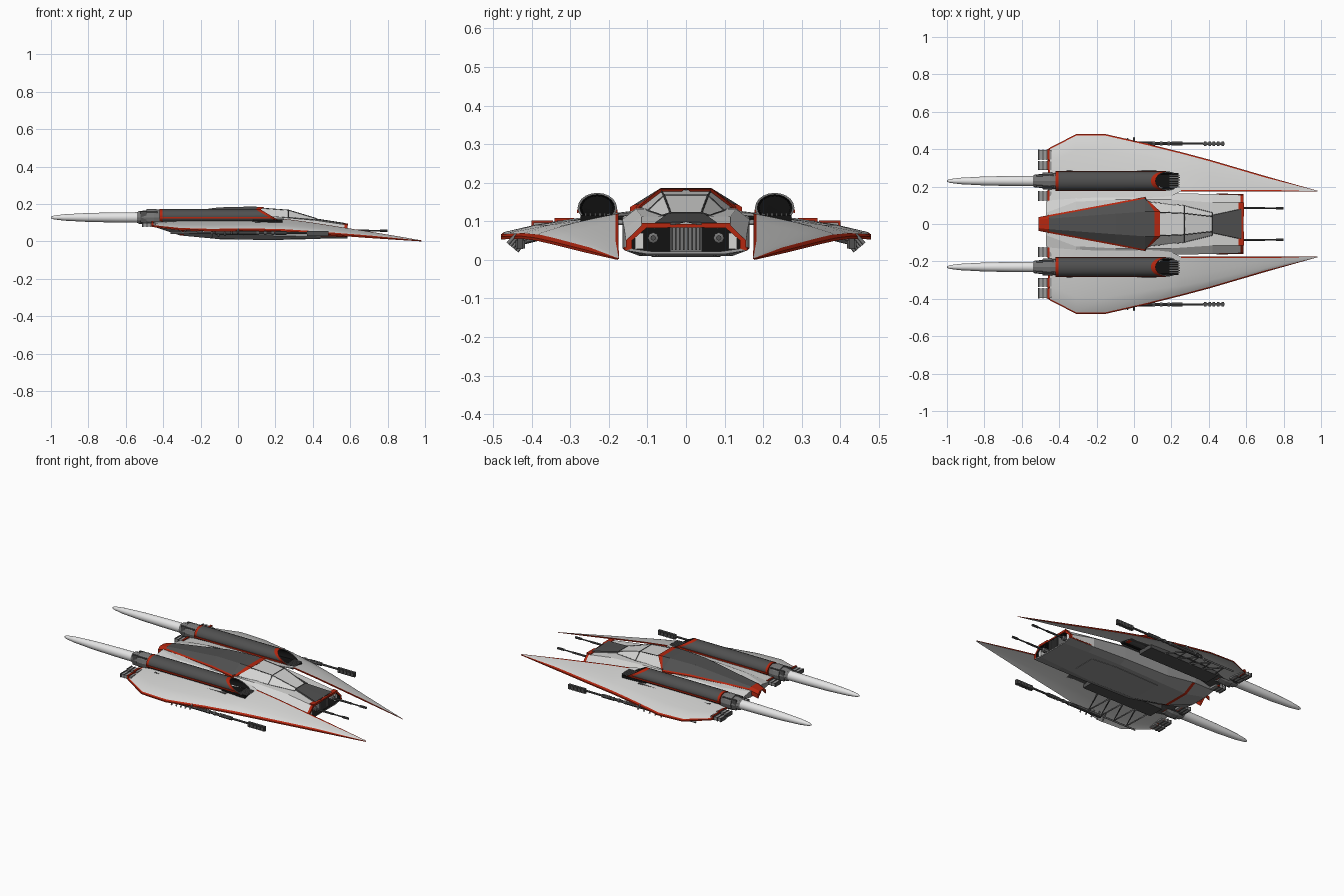
import bpy, bmesh, math

if "Cube" in bpy.data.objects:
    bpy.data.objects.remove(bpy.data.objects["Cube"])


def material(name, r, g, b):
    m = bpy.data.materials.new(name)
    m.use_nodes = True
    m.diffuse_color = (r, g, b, 1)
    m.node_tree.nodes["Principled BSDF"].inputs["Base Color"].default_value = (r, g, b, 1)
    return m


MATS = [material("light grey hull", .66, .66, .65), material("dark grey panel", .08, .08, .08),
        material("red trim", .46, .02, .005), material("black recess", .006, .006, .006),
        material("gunmetal", .18, .18, .18), material("pale exhaust", .78, .78, .78),
        material("mid grey belly", .32, .32, .32)]
LIGHT, DARK, RED, BLACK, METAL, PALE, MID = range(7)


def finish(ob, smooth=False):
    bpy.context.collection.objects.link(ob)
    for m in MATS:
        ob.data.materials.append(m)
    if smooth:
        bpy.ops.object.select_all(action="DESELECT")
        ob.select_set(True)
        bpy.context.view_layer.objects.active = ob
        bpy.ops.object.shade_smooth_by_angle(angle=math.radians(40))
    mod = ob.modifiers.new("Mirror", "MIRROR")
    mod.use_axis = (False, True, False)
    return ob


def loft(name, sections, color, closed=True, cap=(0, 0), smooth=False):
    """Skin consecutive sections; color(i, j) picks the material of each face."""
    bm = bmesh.new()
    rings = [[bm.verts.new(p) for p in s] for s in sections]
    n = len(rings[0])
    for i in range(len(rings) - 1):
        a, b = rings[i], rings[i + 1]
        for j in range(n if closed else n - 1):
            k = (j + 1) % n
            bm.faces.new((a[j], a[k], b[k], b[j])).material_index = color(i, j)
    for ring, c in zip((rings[0], rings[-1]), cap):
        bm.faces.new(ring).material_index = c
    bmesh.ops.recalc_face_normals(bm, faces=bm.faces)
    me = bpy.data.meshes.new(name)
    bm.to_mesh(me)
    bm.free()
    return finish(bpy.data.objects.new(name, me), smooth)


def tube(name, profile, y, z, mat, n=16, flat=1, slant=0, colors=None, smooth=True):
    """Turned body along x from (x, radius) pairs; a third value slants that ring."""
    ang = [2 * math.pi * k / n for k in range(n)]
    secs = [[(x - (slant * math.sin(a) if s else 0), y + r * math.cos(a), z + flat * r * math.sin(a))
             for a in ang] for x, r, s in [(p + (0,))[:3] for p in profile]]
    pick = (lambda i, j: colors[i]) if colors else (lambda i, j: mat)
    return loft(name, secs, pick, cap=(pick(0, 0), pick(len(secs) - 2, 0)), smooth=smooth)


def box(name, x, y, z, mat):
    secs = [[(u, y[0], z[0]), (u, y[1], z[0]), (u, y[1], z[1]), (u, y[0], z[1])] for u in x]
    return loft(name, secs, lambda i, j: mat, cap=(mat, mat))


def rod(name, pts, r, mat):
    cu = bpy.data.curves.new(name, "CURVE")
    cu.dimensions = "3D"
    cu.bevel_depth, cu.bevel_resolution, cu.use_fill_caps = r, 0, True
    sp = cu.splines.new("POLY")
    sp.points.add(len(pts) - 1)
    for p, co in zip(sp.points, pts):
        p.co = (*co, 1)
    finish(bpy.data.objects.new(name, cu))
    sp.material_index = mat


# Wings: thin shells with red edge bands, stations are x, outer y, outer z, inner y, inner z
WING = [(-.46, .40, .085, .1, .112), (-.45, .408, .083, .1, .114), (-.31, .48, .066, .12, .124),
        (-.15, .48, .06, .13, .128), (.07, .43, .062, .135, .127), (.2, .397, .058, .15, .122),
        (.25, .385, .056, .175, .12), (.4, .345, .047, .175, .1), (.7, .257, .025, .175, .053),
        (.98, .178, .003, .174, .006)]


def wing_section(x, yo, zo, yi, zi):
    w = yo - yi
    e = min(.008 / w, .3)
    top = [(x, yo - w * t, zo + (zi - zo) * t ** .6) for t in (0, e, .25, .5, .75, 1 - e, 1)]
    d = .007 if x < .9 else .003
    return top + [(x, y, z - d) for _, y, z in reversed(top)]


def wing_color(i, j):
    if j in (0, 13) or (j in (5, 6) and i > 5) or (i == 0 and j < 3):
        return RED
    return DARK if 6 < j < 10 and i < 6 else LIGHT


loft("wing", [wing_section(*s) for s in WING], wing_color, cap=(RED, RED), smooth=True)

# Fuselage: x, belly y, belly z, side y, side low z, side high z, shoulder y, shoulder z
HULL = [(-.47, .05, .085, .12, .095, .113, .06, .122), (-.31, .08, .032, .155, .07, .115, .12, .13),
        (-.29, .082, .03, .156, .067, .115, .12, .13), (-.1, .11, .012, .165, .035, .11, .13, .135),
        (.2, .12, .01, .165, .03, .105, .13, .132), (.42, .11, .014, .16, .025, .08, .115, .112),
        (.57, .1, .015, .156, .024, .05, .115, .09), (.585, .1, .015, .156, .024, .05, .115, .09)]


def hull_section(x, yb, zb, ys, zl, zh, yt, zt):
    return [(x, 0, zb), (x, yb, zb), (x, ys, zl), (x, ys, zh), (x, yt, zt), (x, 0, zt + .003)]


hull = [hull_section(*s) for s in HULL]
rim = [(.585, y * .9, .05 + (z - .05) * .8) for _, y, z in hull[-1]]
back = [(.53, y, z) for _, y, z in rim]


def hull_color(i, j):
    if i == 8:
        return BLACK
    if (i in (6, 7) and j > 1) or (i == 1 and j < 2):
        return RED
    return MID if j < 3 and (j < 2 or i < 5) else LIGHT


loft("fuselage", hull + [rim, back], hull_color, closed=False, cap=(MID, BLACK))
rod("nose_side_trim", [(.44, .159, .03), (.585, .156, .028)], .004, RED)

# Nose details: ribbed centre, sensor pods, guns
box("nose_core", (.5, .575), (0, .042), (.018, .086), METAL)
for k in range(4):
    box("nose_rib", (.57, .582), (.004 + k * .01, .008 + k * .01), (.026, .084), DARK)
tube("nose_sensor", [(.53, .014), (.582, .014), (.586, .008)], .085, .057, METAL, n=8)
box("nose_panel", (.53, .575), (.11, .132), (.028, .07), LIGHT)
box("nose_brace", (.56, .588), (.04, .115), (.084, .096), RED)
tube("nose_gun", [(.53, .006), (.7, .006), (.7, .004), (.76, .004), (.76, .007), (.8, .007)],
     .085, .057, DARK, n=8)

# Dorsal cover: x, slant, base y, base z, top y, top z
DORSAL = [(-.51, 0, .037, .108, .022, .122), (-.455, 0, .048, .125, .028, .137),
          (-.1, 0, .114, .139, .055, .182), (.06, 0, .145, .137, .066, .186),
          (.11, .045, .13, .138, .067, .185), (.14, .06, .122, .138, .067, .184)]


def dorsal_section(x, s, yb, zb, yt, zt):
    e = .009 / (yb - yt)
    return [(x - s, yb, zb - .025), (x - s, yb, zb), (x - s * (1 - e), yb + (yt - yb) * e, zb + (zt - zb) * e),
            (x, yt, zt), (x, 0, zt)]


loft("dorsal_cover", [dorsal_section(*s) for s in DORSAL],
     lambda i, j: RED if i in (0, 4) or j < 2 else DARK, closed=False, cap=(RED, RED))

# Cockpit glazing with frames and nose deck
GLASS = [(.08, .118, .135, .065, .181), (.27, .098, .128, .057, .167), (.42, .06, .115, .04, .122)]
loft("cockpit", [[(x, yb, zb - .02), (x, yb, zb), (x, yt, zt), (x, 0, zt)] for x, yb, zb, yt, zt in GLASS],
     lambda i, j: LIGHT, closed=False)
rod("cockpit_rail", [(x, y, z) for x, _, _, y, z in GLASS], .0025, DARK)
rod("cockpit_sill", [(x, y, z) for x, y, z, _, _ in GLASS], .0018, METAL)
for x, yb, zb, yt, zt in GLASS[1:]:
    rod("cockpit_hoop", [(x, yb, zb), (x, yt, zt), (x, 0, zt)], .0025, DARK)
loft("nose_deck", [[(.4, 0, .125), (.4, .042, .124), (.4, .05, .1)],
                   [(.575, 0, .098), (.575, .08, .097), (.575, .085, .08)]],
     lambda i, j: DARK, closed=False, cap=(DARK, DARK))

# Engine pods: slanted red intake lip, black mouth with slats
EY, EZ = .23, .135
tube("engine_pod", [(-.42, .042), (-.42, .05), (-.405, .05), (.155, .05, 1), (.18, .051, 1), (.18, .045, 1), (.04, .04, 1)],
     EY, EZ, DARK, n=20, flat=.76, slant=.065, colors=[RED, RED, DARK, RED, METAL, BLACK])
for s in (-.051, .051):
    box("engine_side_trim", (-.42, .17), (EY + s - .002, EY + s + .002), (.122, .131), RED)
for k in range(6):
    y = EY - .034 + k * .0125
    box("intake_slat", (.19, .245), (y, y + .004), (.114, .122), METAL)
box("intake_floor", (.08, .238), (EY - .043, EY + .043), (.1, .116), BLACK)
tube("engine_nozzle", [(-.54, .028), (-.53, .034), (-.49, .038), (-.49, .044), (-.45, .046), (-.41, .04)],
     EY, .128, METAL, n=12, smooth=False)
for s in (-1, 1):
    box("nozzle_fin", (-.52, -.43), (EY + s * .03 - .005, EY + s * .03 + .005), (.1, .16), DARK)
tube("exhaust_flame", [(-1, .004), (-.985, .01), (-.93, .017), (-.8, .024), (-.65, .027), (-.53, .028)],
     EY, .128, PALE, n=20)

# Rear vents beside the engines
for y0, y1 in ((.125, .175), (.29, .335), (.345, .395)):
    zc = .105 - max(0, y0 - .2) * .1
    box("rear_vent", (-.505, -.44), (y0, y1), (zc - .012, zc + .006), MID)
    for k in range(3):
        x = -.512 + k * .022
        box("vent_louvre", (x, x + .006), (y0 - .002, y1 + .002), (zc - .014, zc + .009), DARK)
    box("vent_edge", (-.463, -.453), (y0, y1 + .006), (zc - .012, zc + .012), RED)

# Wing cannons slung below the outer edge
CY, CZ = .43, .045
tube("cannon", [(-.12, .01), (.1, .01), (.1, .008), (.2, .008), (.2, .011), (.26, .011), (.26, .006), (.38, .006)],
     CY, CZ, DARK, n=8, smooth=False)
box("cannon_muzzle", (.37, .485), (CY - .007, CY + .007), (.028, .056), DARK)
for k in range(5):
    x = .375 + k * .023
    box("muzzle_ring", (x, x + .013), (CY - .012, CY + .012), (.03, .052), DARK)
for k in range(4):
    x = .1 + k * .04
    tube("barrel_ring", [(x, .011), (x + .012, .011)], CY, CZ, METAL, n=8, smooth=False)
for k in range(5):
    rod("cannon_tine", [(-.14 + k * .035, .408 + k * .008, .066), (-.14 + k * .035, .438 + k * .006, .022 + k * .005)],
        .005, METAL)

# Under-wing machinery and lattice struts
box("underwing_bay", (-.36, .12), (.19, .29), (.075, .105), DARK)
for k in range(4):
    x = -.34 + k * .09
    rod("strut", [(x, .28, .08), (x + .045, .42, .045), (x + .09, .28, .08)], .005, METAL)
rod("strut_rail", [(-.36, .42, .045), (.04, .42, .045)], .006, METAL)

# Belly plate
loft("belly_plate", [[(x, 0, z), (x, w, z), (x, w, z + .01), (x, 0, z + .01)]
                     for x, w, z in ((-.1, .08, .01), (.2, .09, .008), (.36, .07, .011))],
     lambda i, j: MID, closed=False, cap=(MID, MID))
